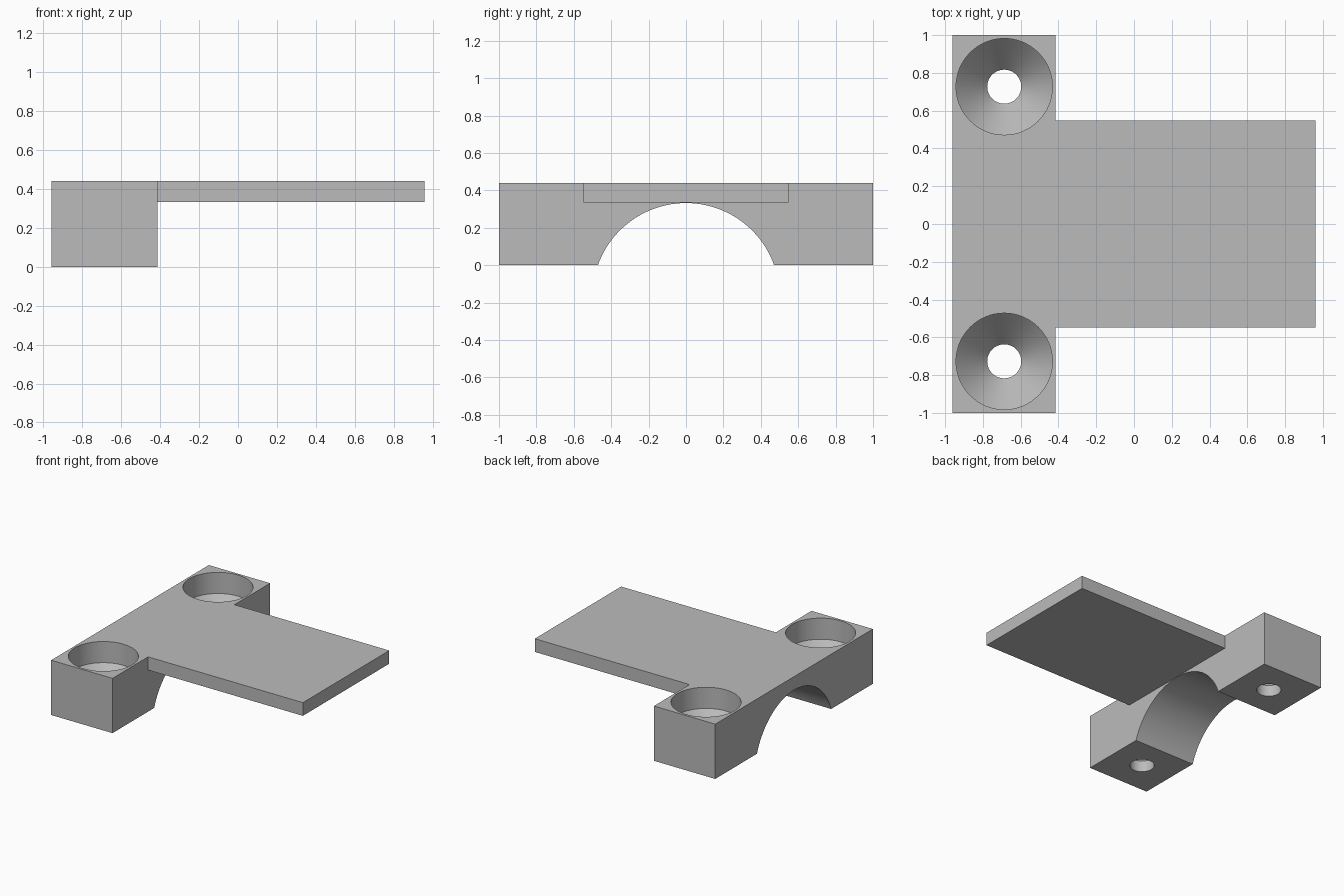
import bpy
import bmesh
from math import sin, cos, asin, pi, radians

if "Cube" in bpy.data.objects:
    bpy.data.objects.remove(bpy.data.objects["Cube"], do_unlink=True)

TOP = 0.44
BLOCK_X = (-0.96, -0.415)
HOLE_X, HOLE_Y = -0.687, 0.727

grey = bpy.data.materials.new("plain grey")
grey.use_nodes = True
colour = (0.5, 0.5, 0.5, 1)
grey.diffuse_color = colour
grey.node_tree.nodes["Principled BSDF"].inputs["Base Color"].default_value = colour


def finish(name, bm):
    bmesh.ops.recalc_face_normals(bm, faces=bm.faces)
    mesh = bpy.data.meshes.new(name)
    bm.to_mesh(mesh)
    bm.free()
    mesh.materials.append(grey)
    obj = bpy.data.objects.new(name, mesh)
    bpy.context.collection.objects.link(obj)
    return obj


def extrude_x(name, profile, x0, x1):
    """Solid from a (y, z) outline, drawn along x."""
    bm = bmesh.new()
    face = bm.faces.new([bm.verts.new((x0, y, z)) for y, z in profile])
    solid = bmesh.ops.extrude_face_region(bm, geom=[face])["geom"]
    verts = [v for v in solid if isinstance(v, bmesh.types.BMVert)]
    bmesh.ops.translate(bm, verts=verts, vec=(x1 - x0, 0, 0))
    return finish(name, bm)


def lathe(name, profile, x, y, sides=64):
    """Closed solid of revolution from (radius, z) rings."""
    bm = bmesh.new()
    rings = [[bm.verts.new((x + r * cos(2 * pi * i / sides),
                            y + r * sin(2 * pi * i / sides), z))
              for i in range(sides)] for r, z in profile]
    for a, b in zip(rings, rings[1:]):
        for i in range(sides):
            j = (i + 1) % sides
            bm.faces.new((a[i], a[j], b[j], b[i]))
    bm.faces.new(rings[0])
    bm.faces.new(rings[-1])
    return finish(name, bm)


def boolean(target, tool, operation):
    mod = target.modifiers.new(tool.name, "BOOLEAN")
    mod.operation = operation
    mod.solver = "EXACT"
    mod.object = tool
    bpy.context.view_layer.objects.active = target
    bpy.ops.object.modifier_apply(modifier=mod.name)
    bpy.data.objects.remove(tool, do_unlink=True)


# Clamp block with an arched underside
radius, centre_z, steps = 0.5, -0.168, 48
half = asin((radius**2 - centre_z**2) ** 0.5 / radius)
arch = [(radius * sin(a), centre_z + radius * cos(a))
        for a in (half - 2 * half * i / steps for i in range(steps + 1))]
outline = [(-1, 0), (-1, TOP), (1, TOP), (1, 0)] + arch
bracket = extrude_x("mounting_bracket", outline, *BLOCK_X)

# Flat plate, flush with the top of the block
plate = extrude_x("plate", [(-0.548, 0.334), (-0.548, TOP), (0.548, TOP), (0.548, 0.334)],
                  BLOCK_X[1] - 0.01, 0.96)
boolean(bracket, plate, "UNION")

# Countersunk screw holes
screw_hole = [(0.09, -0.1), (0.09, 0.09), (0.255, 0.27), (0.255, TOP + 0.1)]
for side in (-1, 1):
    boolean(bracket, lathe("screw_hole", screw_hole, HOLE_X, side * HOLE_Y), "DIFFERENCE")

# Smooth curved walls, crisp edges
bpy.ops.object.select_all(action="DESELECT")
bracket.select_set(True)
bpy.context.view_layer.objects.active = bracket
bpy.ops.object.shade_smooth_by_angle(angle=radians(30))
